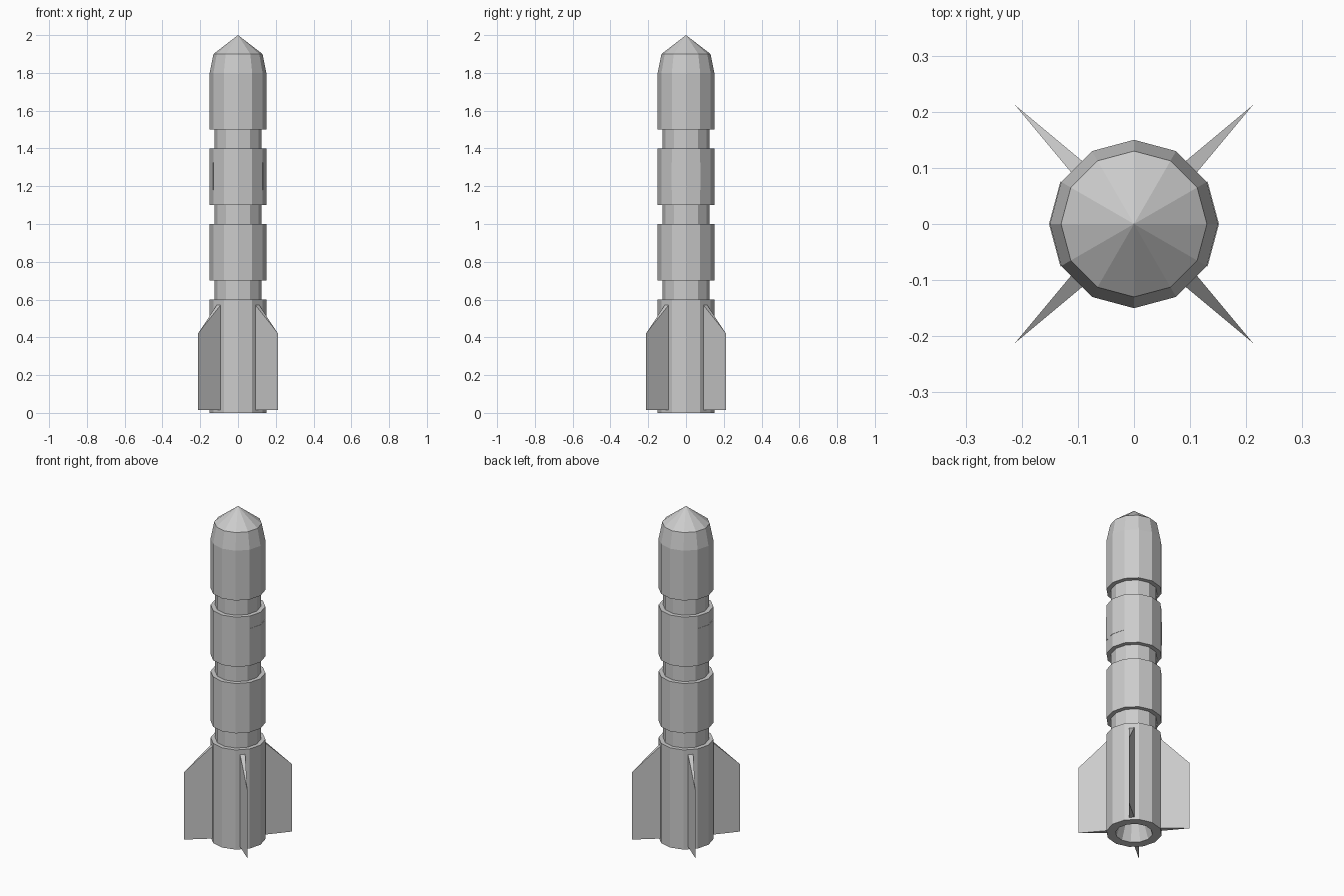
import bpy, bmesh
from math import sin, cos, pi, radians

if "Cube" in bpy.data.objects:
    bpy.data.objects.remove(bpy.data.objects["Cube"])

SIDES = 12


def finish(name, bm):
    bmesh.ops.recalc_face_normals(bm, faces=bm.faces)
    me = bpy.data.meshes.new(name)
    bm.to_mesh(me)
    bm.free()
    ob = bpy.data.objects.new(name, me)
    bpy.context.collection.objects.link(ob)
    return ob


def lathe(name, profile):
    """Spin (radius, z) points; a zero radius gives a single pole vertex."""
    bm = bmesh.new()
    rings = []
    for r, z in profile:
        n = SIDES if r else 1
        rings.append([bm.verts.new((r * cos(2 * pi * i / SIDES), r * sin(2 * pi * i / SIDES), z))
                      for i in range(n)])
    for a, b in zip(rings, rings[1:]):
        for i in range(SIDES):
            j = (i + 1) % SIDES
            quad = [a[i % len(a)], a[j % len(a)], b[j % len(b)], b[i % len(b)]]
            bm.faces.new(list(dict.fromkeys(quad)))
    return finish(name, bm)


def prism(name, bottom, top):
    """Closed solid between two matching outlines."""
    bm = bmesh.new()
    lo = [bm.verts.new(p) for p in bottom]
    hi = [bm.verts.new(p) for p in top]
    n = len(lo)
    bm.faces.new(lo)
    bm.faces.new(hi)
    for i in range(n):
        j = (i + 1) % n
        bm.faces.new((lo[i], lo[j], hi[j], hi[i]))
    return finish(name, bm)


# Body: nozzle recess, four stages joined by necks, faceted nose
R, NECK = 0.15, 0.125
profile = [(0, 0.15), (0.05, 0.15), (0.10, 0), (R, 0)]
for z in (0.6, 1.0, 1.4):
    profile += [(R, z), (NECK, z), (NECK, z + 0.1), (R, z + 0.1)]
profile += [(R, 1.8), (0.13, 1.9), (0, 2.0)]
lathe("rocket_body", profile)

# Four wedge fins on the diagonals, sharp at the outer edge
root, tip, half = 0.14, 0.30, 0.0145
for k in range(4):
    outline = [(root, -half), (tip, 0), (root, half)]
    fin = prism(f"fin_{k + 1}",
                [(x, y, 0.015) for x, y in outline],
                [(x, y, 0.42 if x == tip else 0.575) for x, y in outline])
    fin.rotation_euler.z = radians(45 + 90 * k)

# Thin hatch panels wrapping two facets on the left and right
for name, turn in (("right_hatch", 0), ("left_hatch", pi)):
    outline = [(r * cos(a), r * sin(a))
               for r, angles in ((0.1515, (-30, 0, 30)), (0.147, (30, 0, -30)))
               for a in map(radians, angles)]
    hatch = prism(name, [(x, y, 1.18) for x, y in outline],
                  [(x, y, 1.325) for x, y in outline])
    hatch.rotation_euler.z = turn
